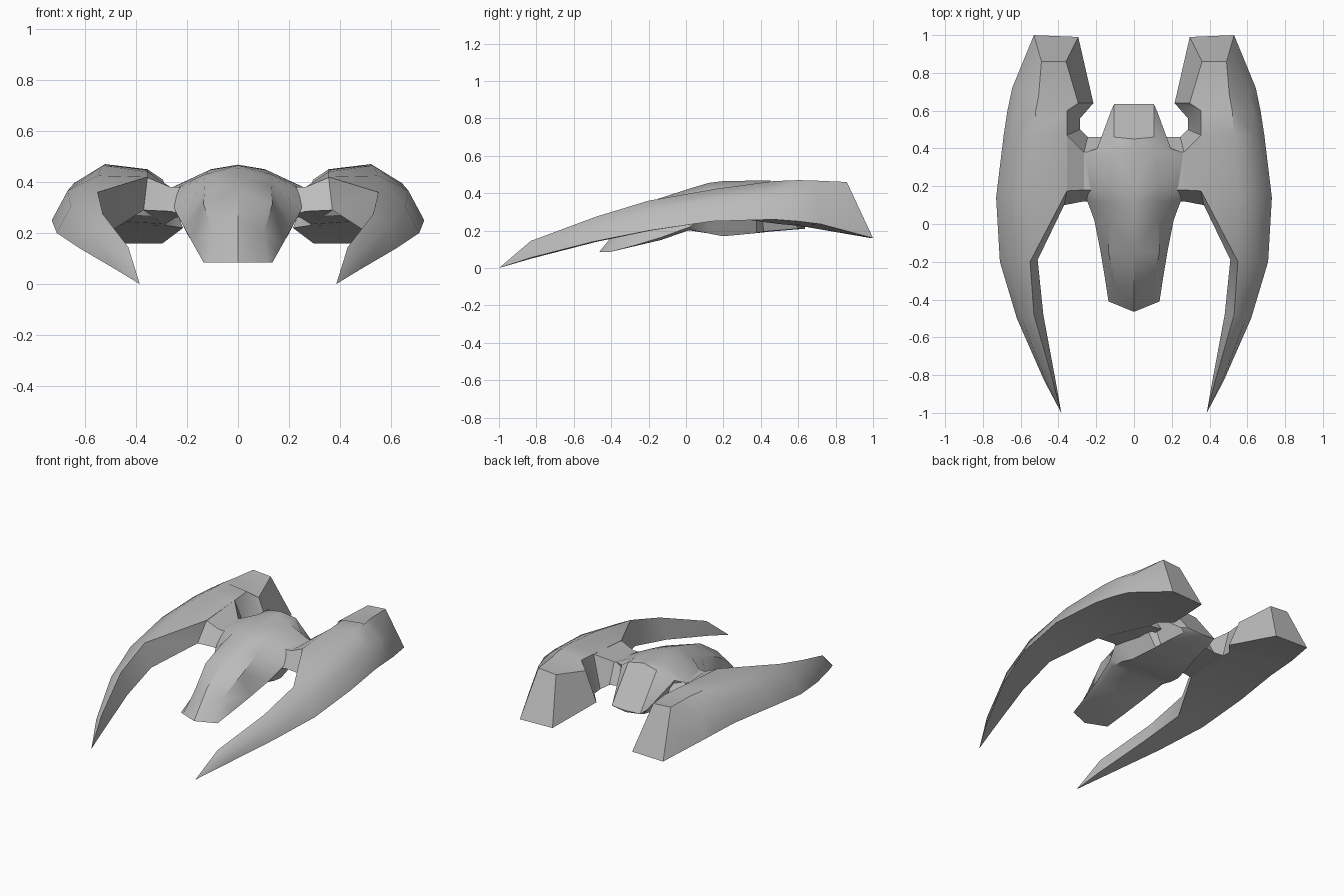
import bpy
import bmesh
import math
from mathutils import Vector

default_cube = bpy.data.objects.get("Cube")
if default_cube:
    bpy.data.objects.remove(default_cube, do_unlink=True)

# One plain grey for the whole craft
grey = bpy.data.materials.new("hull_grey")
grey.use_nodes = True
grey.diffuse_color = (.5, .5, .5, 1)
grey.node_tree.nodes["Principled BSDF"].inputs["Base Color"].default_value = grey.diffuse_color


def loft(name, sections, closed_ring, cap_end, crease_degrees):
    """Skin matching sections of the left half, then mirror it to the right."""
    bm = bmesh.new()
    rows = [[bm.verts.new(point) for point in section] for section in sections]
    count = len(rows[0])
    steps = count if closed_ring else count - 1
    for near, far in zip(rows, rows[1:]):
        for i in range(steps):
            j = (i + 1) % count
            bm.faces.new((near[i], near[j], far[j], far[i]))
    if cap_end:
        bm.faces.new(rows[-1])
    bmesh.ops.remove_doubles(bm, verts=bm.verts[:], dist=.0005)
    bmesh.ops.recalc_face_normals(bm, faces=bm.faces[:])
    mesh = bpy.data.meshes.new(name)
    bm.to_mesh(mesh)
    bm.free()
    mesh.materials.append(grey)

    part = bpy.data.objects.new(name, mesh)
    bpy.context.collection.objects.link(part)
    mirror = part.modifiers.new("right_half", "MIRROR")
    mirror.use_clip = True
    bpy.ops.object.select_all(action="DESELECT")
    part.select_set(True)
    bpy.context.view_layer.objects.active = part
    bpy.ops.object.modifier_apply(modifier=mirror.name)
    bpy.ops.object.shade_smooth_by_angle(angle=math.radians(crease_degrees))
    return part


def wing_section(outer, ridge, inner_bottom, inner_top=None, bulge=.16):
    """Ring through the outer edge, bulged flank, ridge and inner wall."""
    outer, ridge = Vector(outer), Vector(ridge)
    swell = (ridge.z - outer.z) * bulge
    flank = (outer + ridge) / 2 + Vector((swell, 0, swell))
    return [outer, flank, ridge, Vector(inner_top or ridge), Vector(inner_bottom)]


def hull_section(top, shoulder, edge, bottom, flat=.85):
    """Half outline from the top centre, round the side, to the flat keel."""
    top = Vector((0, *top))
    keel = Vector((0, *bottom))
    edge = Vector(edge)
    belly = keel.lerp(edge, flat)
    belly.z = keel.z
    return [top, Vector(shoulder or belly), edge, belly, keel]


# Curved wings, from the pointed front tip to the sloped tail
tip = (.385, -1, 0)
wing = [
    wing_section(tip, tip, tip),
    wing_section((.475, -.83, .055), (.43, -.83, .145), (.415, -.83, .05)),
    wing_section((.62, -.5, .14), (.53, -.48, .275), (.48, -.48, .14)),
    wing_section((.71, -.2, .2), (.55, -.2, .36), (.51, -.19, .2)),
    wing_section((.73, .14, .25), (.55, .17, .425), (.37, .1, .29), inner_top=(.355, .175, .42)),
    wing_section((.69, .47, .26), (.53, .47, .465), (.285, .5, .235), inner_top=(.355, .47, .44)),
    wing_section((.67, .6, .25), (.52, .6, .47), (.285, .56, .23), inner_top=(.355, .6, .45)),
    wing_section((.645, .72, .235), (.505, .68, .468), (.215, .64, .22),
                 inner_top=(.295, .64, .41), bulge=.12),
    wing_section((.53, 1, .16), (.49, .86, .46), (.295, .99, .16), inner_top=(.36, .86, .45), bulge=0),
]
loft("wings", wing, closed_ring=True, cap_end=False, crease_degrees=40)

# Sloped end faces that close the wing tails
outer, flank, ridge, inner_top, inner_bottom = wing[-1]
loft("wing_tail_faces", [[outer, inner_bottom], [ridge, inner_top]],
     closed_ring=False, cap_end=False, crease_degrees=30)

# Central hull, from the wedge nose to the sloped rear
hull = [
    hull_section((-.465, .085), None, (.135, -.41, .085), (-.465, .085)),
    hull_section((-.33, .25), (.1, -.32, .2), (.155, -.28, .12), (-.3, .115)),
    hull_section((-.15, .37), (.135, -.15, .315), (.18, -.13, .165), (-.15, .15)),
    hull_section((.02, .425), (.13, .02, .385), (.21, .02, .22), (.01, .203)),
    hull_section((.12, .455), (.125, .12, .415), (.247, .12, .29), (.12, .185), flat=.78),
    hull_section((.2, .465), (.13, .2, .43), (.265, .2, .365), (.2, .17), flat=.68),
    hull_section((.4, .468), (.11, .38, .448), (.265, .375, .376), (.38, .187), flat=.55),
    hull_section((.45, .468), (.105, .46, .45), (.195, .4, .385), (.45, .195), flat=.7),
    hull_section((.635, .22), (.105, .635, .225), (.125, .59, .24), (.635, .21), flat=.84),
]
loft("central_hull", hull, closed_ring=False, cap_end=True, crease_degrees=38)

# Short arms that join the hull to the wings
arm = [
    [(.17, .18, .38), (.18, .385, .392), (.17, .46, .27), (.17, .12, .26)],
    [(.265, .18, .38), (.265, .38, .378), (.245, .46, .26), (.265, .12, .285)],
    [(.36, .175, .42), (.355, .47, .44), (.285, .5, .235), (.37, .1, .29)],
]
loft("wing_arms", arm, closed_ring=True, cap_end=False, crease_degrees=20)
